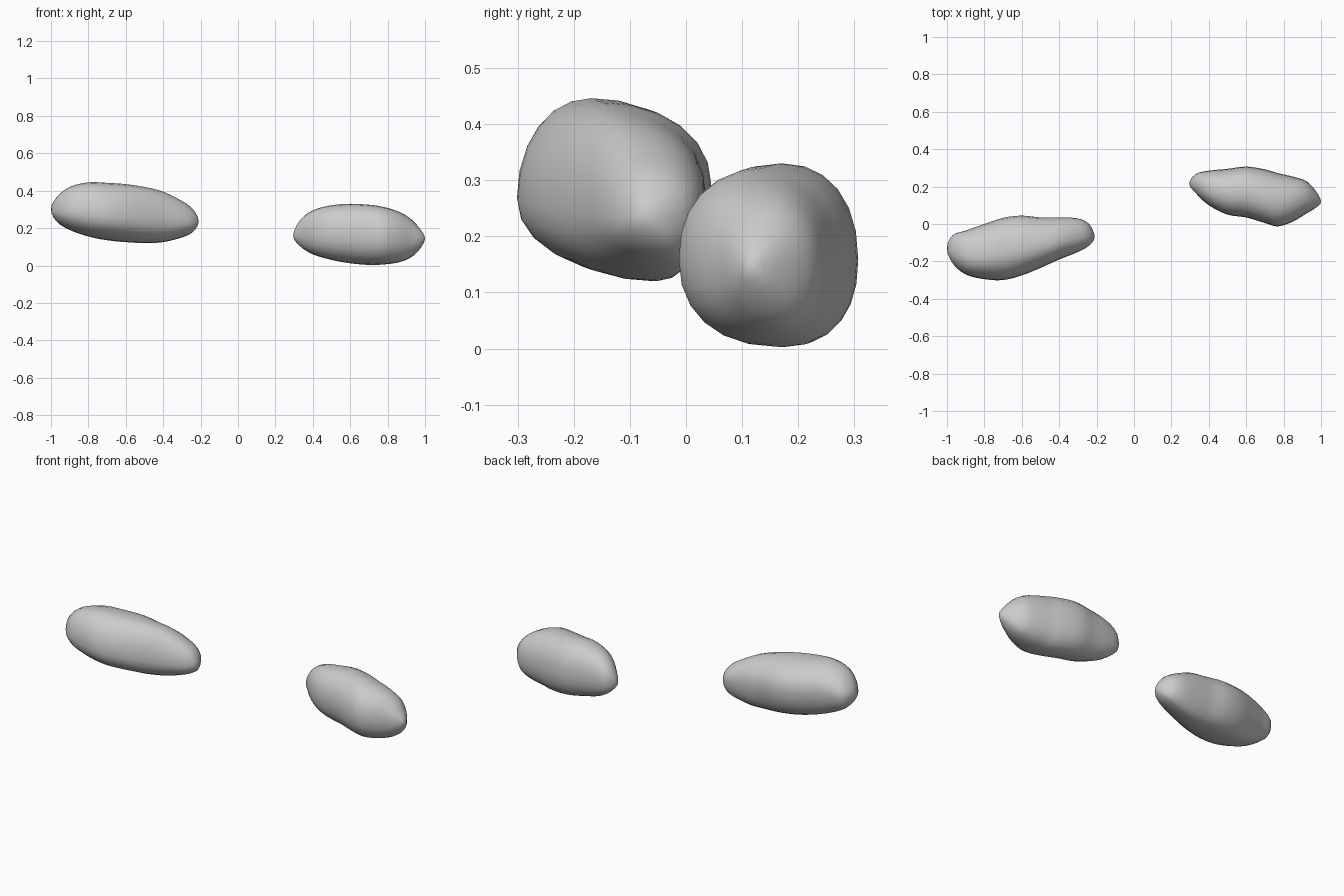
import bpy
import bmesh
import math

SIDES = 24   # vertices around each cross-section
STEPS = 3    # smooth subdivisions between two neighbouring sections

default_cube = bpy.data.objects.get("Cube")
if default_cube:
    bpy.data.objects.remove(default_cube, do_unlink=True)


def make_material(name, colour):
    mat = bpy.data.materials.new(name)
    mat.use_nodes = True
    mat.diffuse_color = colour
    mat.node_tree.nodes["Principled BSDF"].inputs["Base Color"].default_value = colour
    return mat


def spline(a, b, c, d, t):
    """Catmull-Rom blend from b to c."""
    return b + 0.5 * t * (c - a + t * (2*a - 5*b + 4*c - d + t * (3*(b - c) + d - a)))


def mirrored(row):
    """Section turned inside out, so the skin rounds off smoothly at a tip."""
    x, front, back, low, high = row
    return (x, back, front, high, low)


def smooth_sections(rows):
    padded = [mirrored(rows[1])] + rows + [mirrored(rows[-2])]
    result = []
    for i in range(len(rows) - 1):
        for step in range(STEPS):
            result.append([spline(*vals, step / STEPS) for vals in zip(*padded[i:i + 4])])
    result.append(list(rows[-1]))
    return result


def power(value, exponent):
    return math.copysign(abs(value) ** exponent, value)


def ring_points(row, shape):
    """Four quarter curves joining the front, top, back and bottom extremes."""
    x, front, back, low, high = row
    width, height = back - front, high - low
    for k in range(SIDES):
        angle = 2 * math.pi * k / SIDES
        c, s = math.cos(angle), math.sin(angle)
        crest = shape["top"] if s >= 0 else shape["bottom"]
        belly = shape["back"] if c >= 0 else shape["front"]
        # slide the middle of the section gradually from bottom crest to top crest
        mid_y = front + width * crest
        mid_z = low + height * belly
        reach_y = back - mid_y if c >= 0 else mid_y - front
        reach_z = high - mid_z if s >= 0 else mid_z - low
        yield (x, mid_y + reach_y * power(c, shape["round"]),
               mid_z + reach_z * power(s, shape["round"]))


def build_pebble(name, rows, shape, material):
    sections = smooth_sections(rows)
    bm = bmesh.new()
    rings = [[bm.verts.new(p) for p in ring_points(row, shape)] for row in sections[1:-1]]
    # skin between neighbouring rings
    for ring, following in zip(rings, rings[1:]):
        for k in range(SIDES):
            n = (k + 1) % SIDES
            bm.faces.new((ring[k], ring[n], following[n], following[k]))
    # rounded tips
    for row, ring in ((sections[0], rings[0]), (sections[-1], rings[-1])):
        tip = bm.verts.new((row[0], row[1], row[3]))
        for k in range(SIDES):
            bm.faces.new((tip, ring[k], ring[(k + 1) % SIDES]))
    bmesh.ops.recalc_face_normals(bm, faces=bm.faces)
    for face in bm.faces:
        face.smooth = True
    mesh = bpy.data.meshes.new(name)
    bm.to_mesh(mesh)
    bm.free()
    mesh.materials.append(material)
    obj = bpy.data.objects.new(name, mesh)
    bpy.context.collection.objects.link(obj)
    return obj


stone_grey = make_material("stone grey", (0.6, 0.6, 0.6, 1))

# each section: x, front y, back y, low z, high z
right_sections = [
    (-1, -.13, -.13, .3, .3),
    (-.97, -.21, -.06, .235, .365),
    (-.9, -.27, -.035, .19, .42),
    (-.8, -.295, 0, .155, .445),
    (-.7, -.3, .033, .135, .442),
    (-.6, -.275, .045, .125, .435),
    (-.5, -.235, .035, .12, .42),
    (-.4, -.19, .035, .125, .395),
    (-.3, -.15, .03, .15, .345),
    (-.24, -.115, 0, .18, .3),
    (-.21, -.07, -.07, .235, .235),
]
left_sections = [
    (.295, .215, .215, .16, .16),
    (.33, .165, .267, .105, .24),
    (.4, .1, .285, .06, .295),
    (.5, .05, .295, .03, .322),
    (.6, .035, .307, .012, .33),
    (.7, .005, .292, .003, .325),
    (.77, -.013, .272, .005, .315),
    (.85, .013, .253, .015, .292),
    (.92, .055, .23, .04, .253),
    (.97, .085, .18, .085, .2),
    (1, .12, .12, .145, .145),
]

# where the crest and the belly of each cross-section lie, as fractions
right_shape = {"top": .42, "bottom": .66, "front": .42, "back": .54, "round": .96}
left_shape = {"top": .5, "bottom": .6, "front": .5, "back": .46, "round": .9}

build_pebble("right_pebble", right_sections, right_shape, stone_grey)
build_pebble("left_pebble", left_sections, left_shape, stone_grey)
